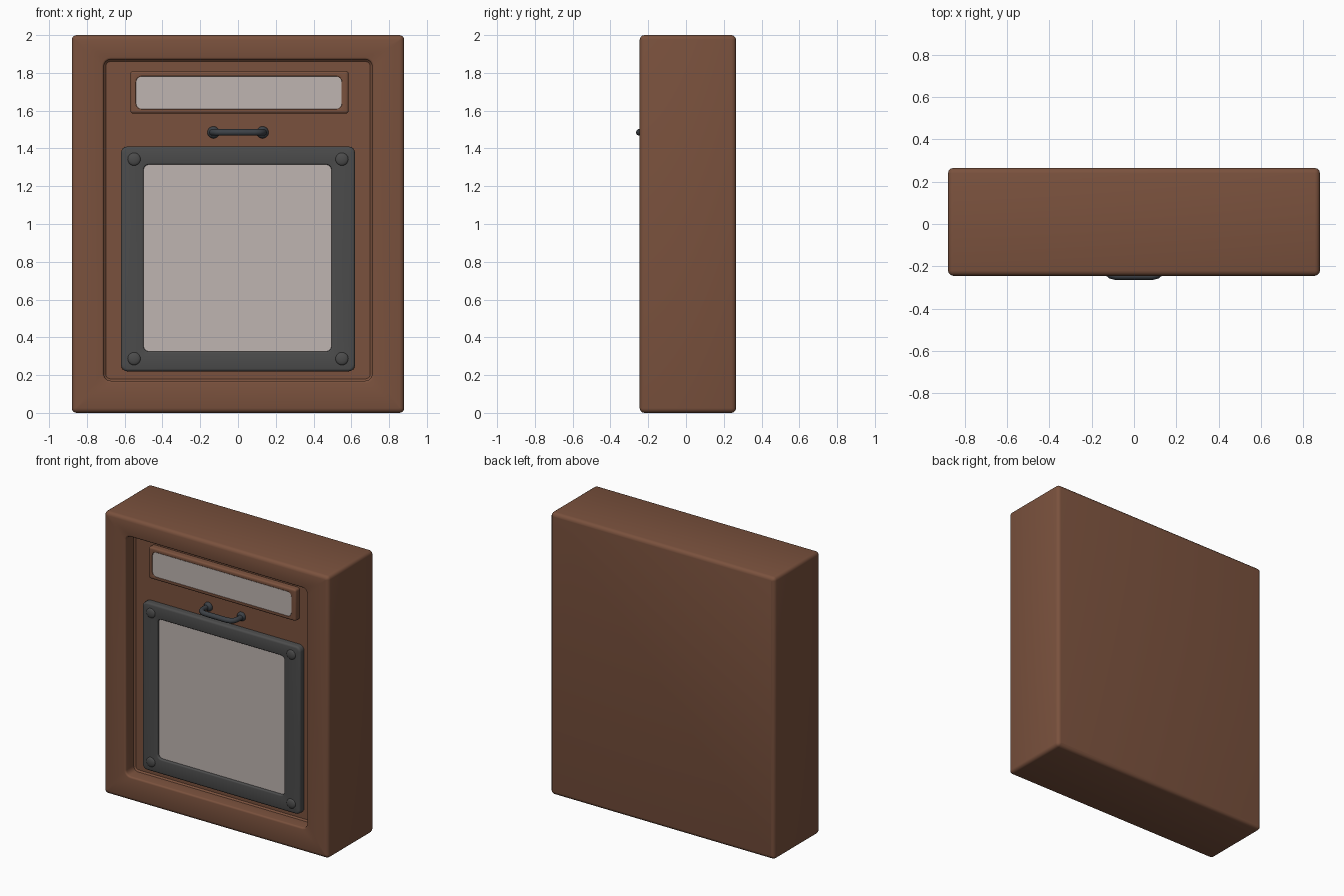
import bpy, bmesh, math
from mathutils import Matrix

if "Cube" in bpy.data.objects:
    bpy.data.objects.remove(bpy.data.objects["Cube"])

FRONT, BACK, FLOOR = -0.245, 0.265, -0.145   # y of front rim, back, recess floor


def material(name, rgb):
    m = bpy.data.materials.new(name)
    m.diffuse_color = (*rgb, 1)
    m.use_nodes = True
    m.node_tree.nodes["Principled BSDF"].inputs["Base Color"].default_value = m.diffuse_color
    return m


BROWN = material("brown casing", (0.195, 0.083, 0.047))
GREY = material("dark grey metal", (0.072, 0.072, 0.072))
STEEL = material("blue grey steel", (0.046, 0.053, 0.062))
PALE = material("pale panel", (0.52, 0.46, 0.44))


def finish(name, bm, mat):
    bmesh.ops.recalc_face_normals(bm, faces=bm.faces[:])
    me = bpy.data.meshes.new(name)
    bm.to_mesh(me)
    bm.free()
    me.materials.append(mat)
    ob = bpy.data.objects.new(name, me)
    bpy.context.collection.objects.link(ob)
    smooth(ob)
    return ob


def smooth(ob):
    bpy.ops.object.select_all(action='DESELECT')
    ob.select_set(True)
    bpy.context.view_layer.objects.active = ob
    bpy.ops.object.shade_smooth_by_angle(angle=math.radians(40))


def outline(rect, r, inset, y, n=4):
    """Rounded rectangle in the xz plane, shrunk by inset."""
    x0, x1, z0, z1 = rect
    x0, x1, z0, z1 = x0 + inset, x1 - inset, z0 + inset, z1 - inset
    r = max(r - inset, 0.004)
    pts = []
    for cx, cz, a in ((x1 - r, z1 - r, 0), (x0 + r, z1 - r, 90),
                      (x0 + r, z0 + r, 180), (x1 - r, z0 + r, 270)):
        for i in range(n + 1):
            t = math.radians(a + 90 * i / n)
            pts.append((cx + r * math.cos(t), y, cz + r * math.sin(t)))
    return pts


def loft(name, rings, mat, closed=False):
    """Skin (rect, radius, inset, y) rings; cap the ends or join last to first."""
    bm = bmesh.new()
    loops = [[bm.verts.new(p) for p in outline(*r)] for r in rings]
    pairs = list(zip(loops, loops[1:]))
    if closed:
        pairs.append((loops[-1], loops[0]))
    else:
        bm.faces.new(loops[0])
        bm.faces.new(loops[-1])
    for a, b in pairs:
        for i in range(len(a)):
            j = (i + 1) % len(a)
            bm.faces.new((a[i], a[j], b[j], b[i]))
    return finish(name, bm, mat)


def edge(rect, r, b, y, d):
    """Rings rounding an edge from the side wall onto the face at y (d = y direction of the face)."""
    return [(rect, r, b * (1 - math.cos(t)), y - d * b * (1 - math.sin(t)))
            for t in (math.radians(k) for k in (0, 30, 60, 90))]


def lip(rect, r, b, y):
    """Rings rounding a front face at y down into an opening."""
    return [(rect, r, -b * (1 - math.sin(t)), y + b * (1 - math.cos(t)))
            for t in (math.radians(k) for k in (0, 30, 60, 90))]


# casing: rounded box with a sunken front
outer = (-0.88, 0.88, 0.0, 2.0)
opening = (-0.71, 0.71, 0.17, 1.87)
loft("casing",
     edge(outer, 0.025, 0.025, BACK, 1)[::-1]
     + edge(outer, 0.025, 0.025, FRONT, -1)
     + lip(opening, 0.035, 0.012, FRONT)
     + [(opening, 0.035, 0, FLOOR - 0.01), (opening, 0.035, 0.01, FLOOR)], BROWN)

# window frame and pane
frame = (-0.62, 0.62, 0.22, 1.41)
pane = (-0.50, 0.495, 0.325, 1.315)
FRAME_Y = -0.19
loft("window_frame",
     [(frame, 0.035, 0, FLOOR + 0.01)]
     + edge(frame, 0.035, 0.014, FRAME_Y, -1)
     + lip(pane, 0.03, 0.008, FRAME_Y)
     + [(pane, 0.03, 0, FLOOR + 0.01)], GREY, closed=True)
loft("window_pane", [(pane, 0.03, -0.004, FLOOR + 0.005), (pane, 0.03, -0.004, -0.172)], PALE)

# sign board with a raised rim and a pale plate
board = (-0.57, 0.585, 1.585, 1.81)
plate = (-0.54, 0.55, 1.608, 1.782)
loft("sign_board",
     [(board, 0.015, 0, FLOOR + 0.01)]
     + edge(board, 0.015, 0.012, -0.19, -1)
     + lip(plate, 0.03, 0.004, -0.19)
     + [(plate, 0.03, 0, -0.184)], BROWN)
loft("sign_plate", [(plate, 0.03, 0.001, -0.183), (plate, 0.03, 0.001, -0.187)], PALE)


# low domed discs for bolts and handle mounts
def disc(name, x, z, y, radius, height, mat):
    bm = bmesh.new()
    bmesh.ops.create_uvsphere(bm, u_segments=20, v_segments=10, radius=1)
    bm.transform(Matrix.Translation((x, y, z))
                 @ Matrix.Diagonal((radius, height, radius, 1))
                 @ Matrix.Rotation(math.pi / 2, 4, 'X'))
    return finish(name, bm, mat)


for side, x in (("left", -1), ("right", 1)):
    for level, z in (("lower", 0.287), ("upper", 1.343)):
        disc(f"frame_bolt_{level}_{side}", 0.55 * x, z, FRAME_Y, 0.034, 0.012, GREY)
    disc(f"handle_mount_{side}", 0.13 * x, 1.485, FLOOR, 0.032, 0.025, STEEL)

# handle: bent round bar
path = [(-0.135, FLOOR + 0.01), (-0.135, -0.20), (-0.128, -0.225), (-0.11, -0.241), (-0.085, -0.247)]
path += [(-x, y) for x, y in path[::-1]]
cu = bpy.data.curves.new("handle", 'CURVE')
cu.dimensions = '3D'
cu.bevel_depth = 0.018
cu.bevel_resolution = 3
cu.use_fill_caps = True
sp = cu.splines.new('POLY')
sp.points.add(len(path) - 1)
for p, (x, y) in zip(sp.points, path):
    p.co = (x, y, 1.485, 1)
cu.materials.append(STEEL)
handle = bpy.data.objects.new("handle", cu)
bpy.context.collection.objects.link(handle)
bpy.ops.object.select_all(action='DESELECT')
handle.select_set(True)
bpy.context.view_layer.objects.active = handle
bpy.ops.object.convert(target='MESH')
smooth(bpy.context.view_layer.objects.active)
